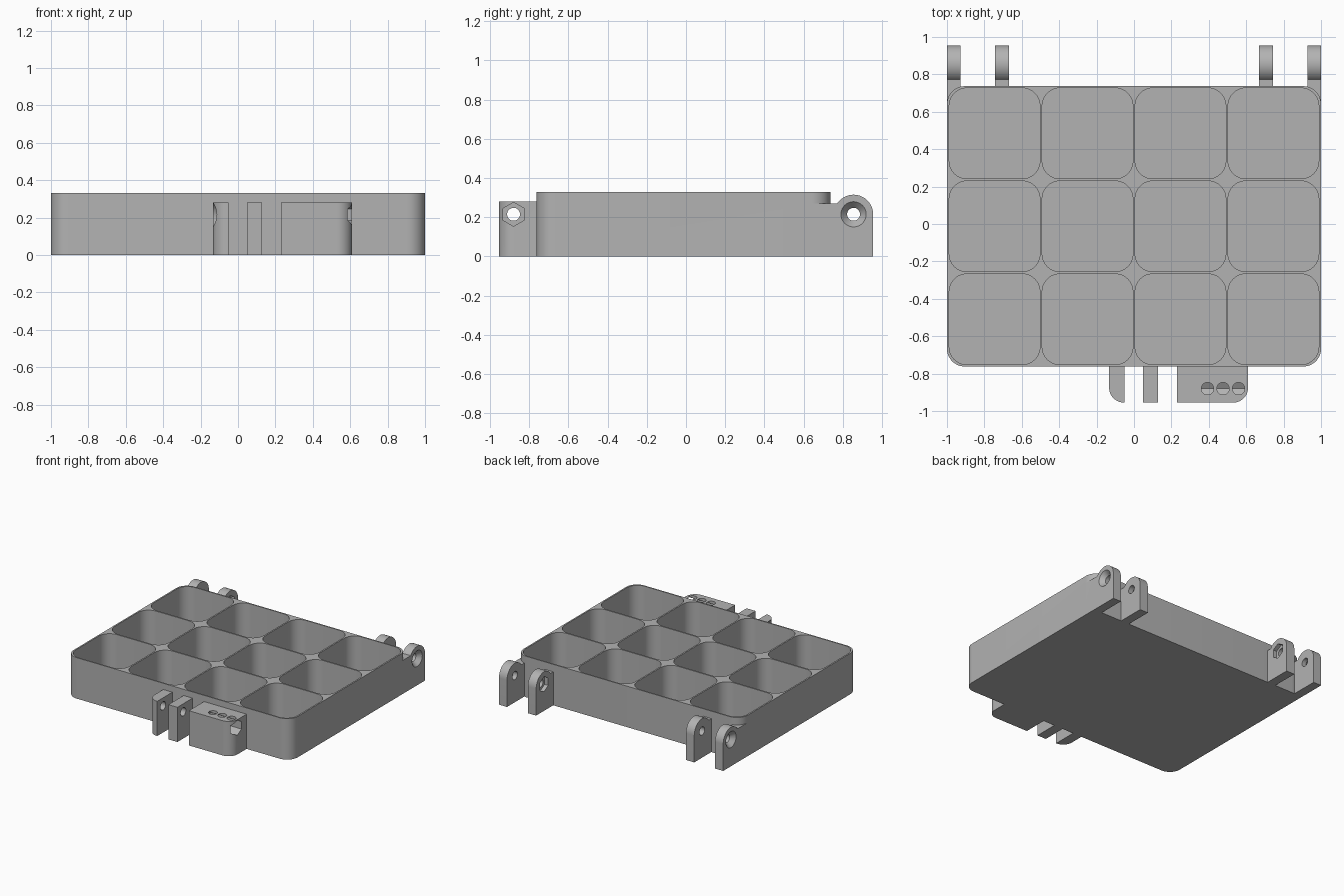
import bpy, bmesh
from math import cos, sin, radians, pi
from mathutils import Vector

if "Cube" in bpy.data.objects:
    bpy.data.objects.remove(bpy.data.objects["Cube"], do_unlink=True)

grey = bpy.data.materials.new("plain_grey")
grey.use_nodes = True
colour = (0.45, 0.45, 0.45, 1)
grey.diffuse_color = colour
grey.node_tree.nodes["Principled BSDF"].inputs["Base Color"].default_value = colour


def arc(cx, cy, r, a0, a1, n=12):
    return [(cx + r * cos(radians(a0 + (a1 - a0) * i / n)),
             cy + r * sin(radians(a0 + (a1 - a0) * i / n))) for i in range(n + 1)]


def rounded_rect(x0, y0, x1, y1, r):
    return (arc(x1 - r, y1 - r, r, 0, 90) + arc(x0 + r, y1 - r, r, 90, 180)
            + arc(x0 + r, y0 + r, r, 180, 270) + arc(x1 - r, y0 + r, r, 270, 360))


def loft(name, low, high, axis, lo, hi):
    """Solid between two matching outlines along x (outline is y,z) or z (outline is x,y)."""
    def place(p, h):
        return Vector((h, p[0], p[1])) if axis == "x" else Vector((p[0], p[1], h))
    bm = bmesh.new()
    a = [bm.verts.new(place(p, lo)) for p in low]
    b = [bm.verts.new(place(p, hi)) for p in high]
    n = len(a)
    bm.faces.new(a[::-1])
    bm.faces.new(b)
    for i in range(n):
        bm.faces.new((a[i], a[(i + 1) % n], b[(i + 1) % n], b[i]))
    bmesh.ops.recalc_face_normals(bm, faces=bm.faces)
    mesh = bpy.data.meshes.new(name)
    bm.to_mesh(mesh)
    bm.free()
    mesh.materials.append(grey)
    ob = bpy.data.objects.new(name, mesh)
    bpy.context.collection.objects.link(ob)
    return ob


def prism(name, pts, axis, lo, hi):
    return loft(name, pts, pts, axis, lo, hi)


def ring(cx, cy, r, n=32, turn=0):
    return [(cx + r * cos(2 * pi * i / n + turn), cy + r * sin(2 * pi * i / n + turn))
            for i in range(n)]


def combine(target, other, operation):
    mod = target.modifiers.new("combine", "BOOLEAN")
    mod.operation, mod.solver, mod.object = operation, "EXACT", other
    bpy.context.view_layer.objects.active = target
    bpy.ops.object.modifier_apply(modifier=mod.name)
    bpy.data.objects.remove(other, do_unlink=True)


def cut(target, other):
    combine(target, other, "DIFFERENCE")


FRONT, BACK, TOP = -0.762, 0.737, 0.33
PIN_Z, HINGE_Y, LATCH_Y = 0.215, 0.855, -0.88
BORE, SINK, NUT = 0.033, 0.065, 0.061


def bore(target, y, lo, hi):
    cut(target, prism("bore", ring(y, PIN_Z, BORE), "x", lo, hi))


def countersink(target, y, face, side):
    """Cone opening on the face that looks towards side (+1 or -1)."""
    wide, narrow = ring(y, PIN_Z, SINK), ring(y, PIN_Z, BORE)
    if side > 0:
        cone = loft("sink", narrow, wide, "x", face - 0.035, face + 0.0005)
    else:
        cone = loft("sink", wide, narrow, "x", face - 0.0005, face + 0.035)
    cut(target, cone)


def nut_pocket(target, y, lo, hi):
    cut(target, prism("nut", ring(y, PIN_Z, NUT, 6, pi / 2), "x", lo, hi))


def lug_outline(y0):
    return ([(y0, 0), (HINGE_Y + 0.1, 0)] + arc(HINGE_Y, PIN_Z, 0.1, 0, 146.6, 24)
            + [(y0, PIN_Z + 0.055)])


# Tray block with the outer hinge lugs filling its lower back corners
tray = prism("tray", rounded_rect(-1, FRONT, 1, BACK, 0.095), "z", 0, TOP)
for side in (-1, 1):
    lo, hi = sorted((side * 0.928, side))
    lug = prism("outer_lug", lug_outline(0.63), "x", lo, hi)
    combine(tray, lug, "UNION")
    bore(tray, HINGE_Y, lo - 0.02, hi + 0.02)
    countersink(tray, HINGE_Y, side, side)

# Twelve rounded compartments
for col in range(4):
    for row in range(3):
        x, y = (col - 1.5) * 0.497, (row - 1) * 0.497 - 0.0125
        h = 0.2425
        cut(tray, prism("cell", rounded_rect(x - h, y - h, x + h, y + h, 0.095),
                        "z", 0.02, TOP + 0.1))

# Inner hinge lugs with nut pockets facing the middle
parts = [tray]
for side, label in ((-1, "right"), (1, "left")):
    lo, hi = sorted((side * 0.668, side * 0.742))
    lug = prism("inner_hinge_lug_" + label, lug_outline(BACK - 0.004), "x", lo, hi)
    bore(lug, HINGE_Y, lo - 0.02, hi + 0.02)
    a, b = sorted((side * 0.65, side * 0.7))
    nut_pocket(lug, HINGE_Y, a, b)
    parts.append(lug)

# Front latch: end plate, middle plate and nut block
F, B, R, H = -0.955, FRONT + 0.004, 0.08, 0.28
end_plate = prism("latch_end_plate", [(-0.052, F), (-0.052, B), (-0.133, B)]
                  + arc(-0.133 + R, F + R, R, 180, 269), "z", 0, H)
middle_plate = prism("latch_middle_plate",
                     [(0.048, F), (0.128, F), (0.128, B), (0.048, B)], "z", 0, H)
block = prism("latch_nut_block", [(0.23, B), (0.23, F)]
              + arc(0.61 - R, F + R, R, 270, 360) + [(0.61, B)], "z", 0, H)
for ob in (end_plate, middle_plate, block):
    bore(ob, LATCH_Y, -0.3, 0.8)
    parts.append(ob)
countersink(end_plate, LATCH_Y, -0.133, -1)
nut_pocket(block, LATCH_Y, 0.33, 0.7)
for x in (0.393, 0.476, 0.559):
    cut(block, prism("vent", ring(x, LATCH_Y, BORE), "z", PIN_Z, H + 0.05))

# Smooth the rounded walls and keep the edges sharp
bpy.ops.object.select_all(action="DESELECT")
for ob in parts:
    ob.select_set(True)
bpy.context.view_layer.objects.active = tray
bpy.ops.object.shade_smooth_by_angle(angle=radians(30))
